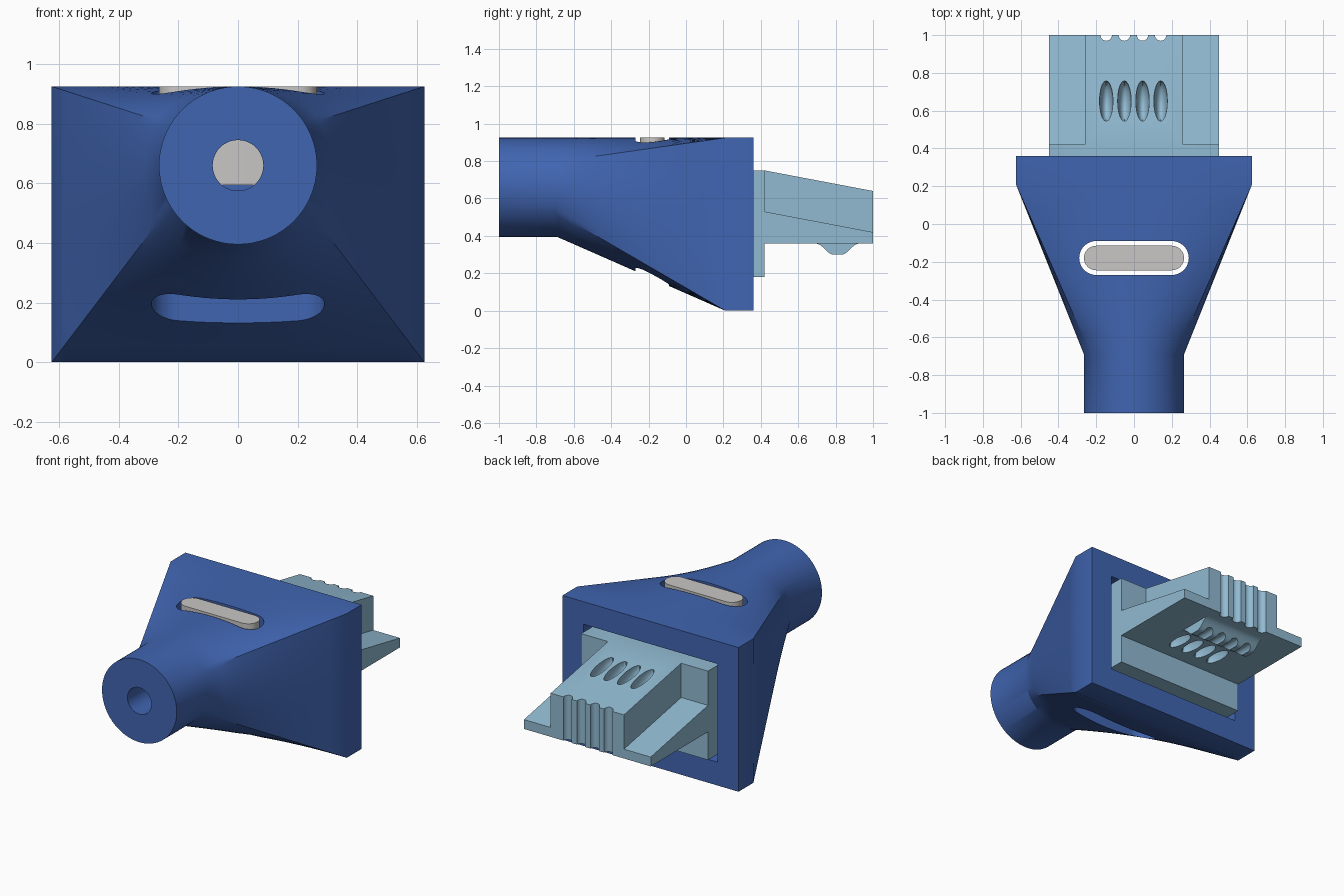
import bpy, bmesh, math
from mathutils import Vector

if "Cube" in bpy.data.objects:
    bpy.data.objects.remove(bpy.data.objects["Cube"])


def material(name, rgb):
    m = bpy.data.materials.new(name)
    m.diffuse_color = (*rgb, 1)
    m.use_nodes = True
    m.node_tree.nodes["Principled BSDF"].inputs["Base Color"].default_value = m.diffuse_color
    return m


BLUE = material("deep blue", (0.052, 0.130, 0.440))
PALE = material("pale blue", (0.283, 0.491, 0.640))
GREY = material("light grey", (0.578, 0.570, 0.560))


def make(name, bm, mat):
    bmesh.ops.recalc_face_normals(bm, faces=bm.faces)
    me = bpy.data.meshes.new(name)
    bm.to_mesh(me)
    bm.free()
    me.materials.append(mat)
    ob = bpy.data.objects.new(name, me)
    bpy.context.collection.objects.link(ob)
    return ob


def loft(name, rings, mat):
    """Skin closed rings of equal length and cap both ends."""
    bm = bmesh.new()
    vs = [[bm.verts.new(p) for p in r] for r in rings]
    n = len(vs[0])
    for a, b in zip(vs, vs[1:]):
        for i in range(n):
            j = (i + 1) % n
            bm.faces.new((a[i], a[j], b[j], b[i]))
    bm.faces.new(vs[0])
    bm.faces.new(vs[-1])
    return make(name, bm, mat)


def side_prism(name, yz, half, mat):
    """Extrude a side profile across x."""
    return loft(name, [[(x, y, z) for y, z in yz] for x in (-half, half)], mat)


def slot_prism(name, half, r, z0, z1, mat):
    """Upright prism with a round-ended slot outline."""
    pts = []
    for s, start in ((1, -90), (-1, 90)):
        for i in range(17):
            a = math.radians(start + i * 180 / 16)
            pts.append((s * (half - r) + r * math.cos(a), -0.18 + r * math.sin(a)))
    return loft(name, [[(x, y, z) for x, y in pts] for z in (z0, z1)], mat)


def rod(name, x, y0, z0, y1, z1, r, mat, n=24):
    """Cylinder between two points in a plane of constant x."""
    d = Vector((0, y1 - y0, z1 - z0)).normalized()
    u, v = Vector((1, 0, 0)), d.cross(Vector((1, 0, 0)))
    rings = []
    for c in (Vector((x, y0, z0)), Vector((x, y1, z1))):
        rings.append([c + r * (u * math.cos(t) + v * math.sin(t))
                      for t in (2 * math.pi * i / n for i in range(n))])
    return loft(name, rings, mat)


def ellipsoid(name, c, s, tilt, mat):
    bm = bmesh.new()
    bmesh.ops.create_uvsphere(bm, u_segments=20, v_segments=12, radius=1)
    ob = make(name, bm, mat)
    ob.location, ob.scale, ob.rotation_euler = c, s, (tilt, 0, 0)
    return ob


def combine(ob, others, op):
    """Apply booleans in order and discard the helpers."""
    for o in others:
        m = ob.modifiers.new("cut", 'BOOLEAN')
        m.operation, m.object, m.solver = op, o, 'EXACT'
    bpy.context.view_layer.update()
    dg = bpy.context.evaluated_depsgraph_get()
    me = bpy.data.meshes.new_from_object(ob.evaluated_get(dg))
    ob.modifiers.clear()
    ob.data = me
    for o in others:
        bpy.data.objects.remove(o)


def smooth(ob, deg=30):
    bpy.ops.object.select_all(action='DESELECT')
    ob.select_set(True)
    bpy.context.view_layer.objects.active = ob
    bpy.ops.object.shade_smooth_by_angle(angle=math.radians(deg))


# Body: round neck flaring into a rectangular housing
CZ, R, W, H, A = 0.66, 0.265, 0.625, 0.925, 31
corners = [(W, 0), (W, H), (-W, H), (-W, 0)]
angles = [-A, A, 180 - A, 180 + A, 360 - A]
circle, rect = [], []
for k in range(4):
    (x0, z0), (x1, z1) = corners[k], corners[(k + 1) % 4]
    n = 16 if k % 2 == 0 else 28
    for i in range(n):
        t = i / n
        a = math.radians(angles[k] + (angles[k + 1] - angles[k]) * t)
        circle.append((R * math.cos(a), CZ + R * math.sin(a)))
        rect.append((x0 + (x1 - x0) * t, z0 + (z1 - z0) * t))
rings = [[(x, -1, z) for x, z in circle]]
STEPS = 8
for s in range(STEPS + 1):
    t = s / STEPS
    rings.append([(a + (c - a) * t, -0.69 + 0.9 * t, b + (d - b) * t)
                  for (a, b), (c, d) in zip(circle, rect)])
rings.append([(x, 0.36, z) for x, z in rect])
body = loft("body", rings, BLUE)

# Neck bore, cross slot and rear socket
combine(body, [
    rod("bore", 0, -1.1, CZ, -0.15, CZ, 0.085, BLUE, 40),
    slot_prism("slot", 0.29, 0.09, -0.1, 1.1, BLUE),
    side_prism("socket", [(0.1, 0.15), (0.5, 0.15), (0.5, 0.78), (0.1, 0.78)], 0.475, BLUE),
], 'DIFFERENCE')
smooth(body)

# Bar standing in the slot
bar = slot_prism("slot_bar", 0.265, 0.065, 0.595, 0.925, GREY)
smooth(bar)

# Insert: flange, sloped centre block, thin side wings and a rounded ridge below
insert = side_prism("insert", [(0.1, 0.18), (0.42, 0.18), (0.42, 0.75), (0.1, 0.75)], 0.45, PALE)
block = side_prism("block", [(0.3, 0.36), (1, 0.36), (1, 0.64), (0.42, 0.75), (0.3, 0.75)], 0.26, PALE)
wings = side_prism("wings", [(0.3, 0.36), (1, 0.36), (1, 0.42), (0.42, 0.53), (0.3, 0.53)], 0.45, PALE)
ridge_yz = [(0.69, 0.40), (0.69, 0.36)]
for i in range(1, 16):
    t = i / 16
    ridge_yz.append((0.69 + 0.24 * t, 0.36 - 0.06 * min(1, 1.25 * math.sin(math.pi * t) ** 2)))
ridge_yz += [(0.93, 0.36), (0.93, 0.40)]
ridge = side_prism("ridge", ridge_yz, 0.21, PALE)
combine(insert, [block, wings, ridge], 'UNION')

# Four wire tracks: top dents, rear grooves, underside dents and ridge notches
cutters = []
for x in (-0.147, -0.051, 0.045, 0.141):
    cutters += [
        ellipsoid("top_dent", (x, 0.65, 0.70), (0.036, 0.11, 0.08), -0.19, PALE),
        rod("rear_groove", x, 1, 0.2, 1, 0.8, 0.03, PALE),
        ellipsoid("under_dent", (x, 0.59, 0.36), (0.036, 0.09, 0.07), 0, PALE),
        rod("ridge_notch", x, 0.6, 0.295, 1.1, 0.295, 0.032, PALE),
    ]
combine(insert, cutters, 'DIFFERENCE')
smooth(insert)
